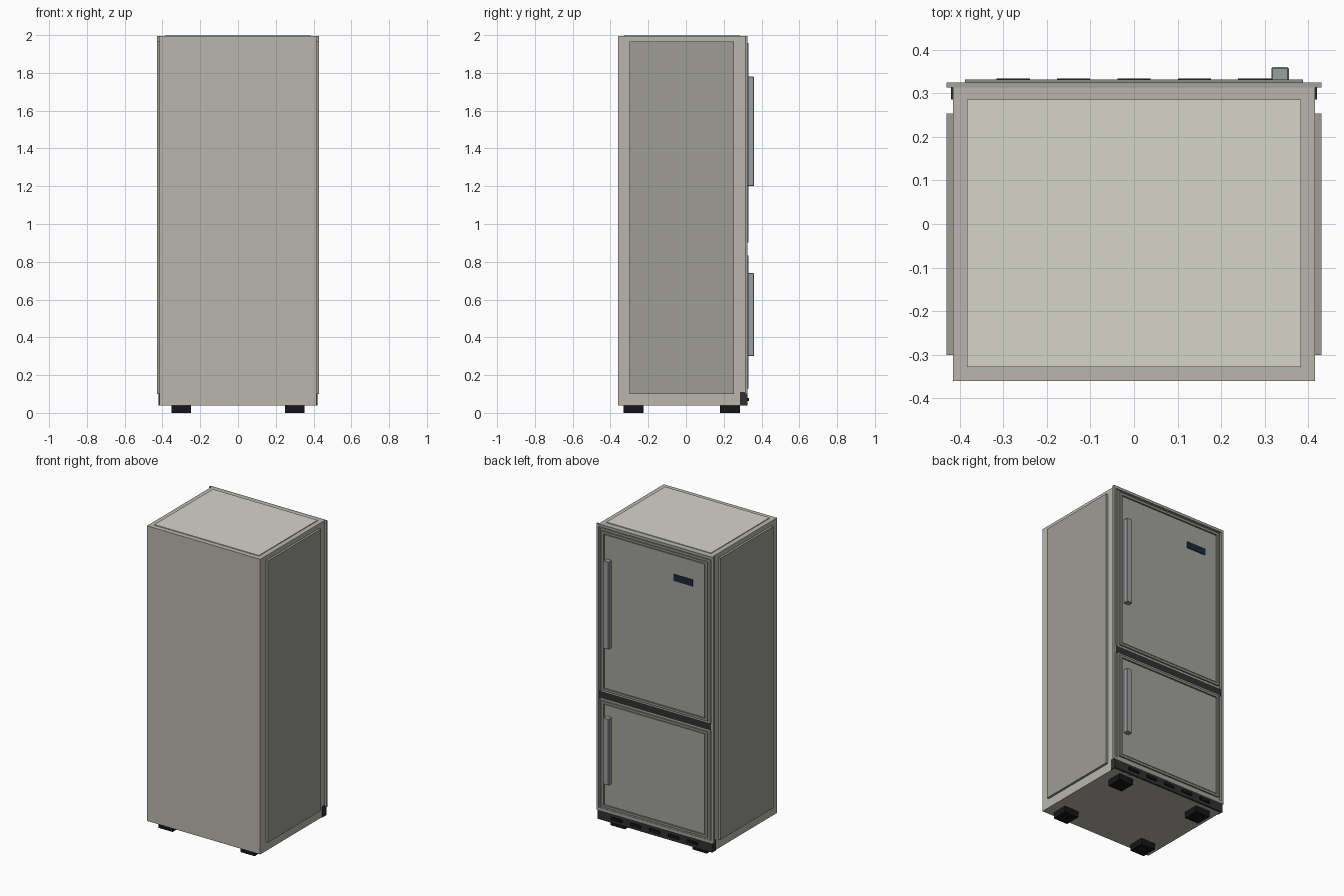
import bpy
import bmesh

if "Cube" in bpy.data.objects:
    bpy.data.objects.remove(bpy.data.objects["Cube"])


def material(name, rgb):
    m = bpy.data.materials.new(name)
    m.diffuse_color = (*rgb, 1)
    m.use_nodes = True
    m.node_tree.nodes["Principled BSDF"].inputs["Base Color"].default_value = m.diffuse_color
    return m


BODY = material("warm_grey", (0.48, 0.47, 0.42))
PANEL = material("panel_grey", (0.34, 0.34, 0.30))
TOP = material("light_grey", (0.66, 0.66, 0.59))
DOOR = material("door_grey", (0.36, 0.37, 0.34))
TRIM = material("trim_grey", (0.26, 0.26, 0.24))
HANDLE = material("handle_grey", (0.33, 0.35, 0.34))
DARK = material("dark_grey", (0.03, 0.03, 0.03))
BLACK = material("black", (0.008, 0.008, 0.008))
NAVY = material("display_navy", (0.01, 0.02, 0.04))


def add_box(bm, x, y, z):
    v = [bm.verts.new((a, b, c)) for a in x for b in y for c in z]
    for f in ((0, 1, 3, 2), (4, 6, 7, 5), (0, 4, 5, 1),
              (2, 3, 7, 6), (0, 2, 6, 4), (1, 5, 7, 3)):
        bm.faces.new([v[i] for i in f])


def boxes(name, parts, mat, bevel=0):
    """One object from a list of (x range, y range, z range) boxes."""
    bm = bmesh.new()
    for p in parts:
        add_box(bm, *p)
    bmesh.ops.recalc_face_normals(bm, faces=bm.faces)
    me = bpy.data.meshes.new(name)
    bm.to_mesh(me)
    bm.free()
    me.materials.append(mat)
    ob = bpy.data.objects.new(name, me)
    bpy.context.collection.objects.link(ob)
    if bevel:
        mod = ob.modifiers.new("Bevel", "BEVEL")
        mod.width = bevel
        mod.segments = 1
    return ob


def ring(name, hw, y, z, t, mat):
    """Rectangular frame, half width hw, bar thickness t."""
    z0, z1 = z
    boxes(name, [((-hw, -hw + t), y, z), ((hw - t, hw), y, z),
                 ((-hw + t, hw - t), y, (z0, z0 + t)),
                 ((-hw + t, hw - t), y, (z1 - t, z1))], mat)


# Cabinet with raised top and side panels
boxes("cabinet", [((-0.415, 0.415), (-0.36, 0.313), (0.04, 1.995))], BODY)
boxes("top_panel", [((-0.383, 0.383), (-0.328, 0.285), (1.99, 2.0))], TOP)
for side, s in (("left", -1), ("right", 1)):
    boxes(side + "_side_panel",
          [(sorted((s * 0.41, s * 0.43)), (-0.30, 0.253), (0.10, 1.965))], PANEL)

# Face frame around both doors
ring("face_frame", 0.43, (0.313, 0.325), (0.10, 1.995), 0.018, DOOR)
boxes("door_divider", [((-0.412, 0.412), (0.31, 0.322), (0.845, 0.89))], DARK)

# Doors: slab, raised trim and inset panel
for name, z0, z1 in (("upper", 0.89, 1.97), ("lower", 0.118, 0.845)):
    boxes(name + "_door", [((-0.40, 0.40), (0.31, 0.322), (z0, z1))], DOOR)
    ring(name + "_door_trim", 0.388, (0.32, 0.331), (z0 + 0.012, z1 - 0.012), 0.016, TRIM)
    boxes(name + "_door_panel",
          [((-0.367, 0.367), (0.32, 0.328), (z0 + 0.033, z1 - 0.033))], DOOR)

# Handles
for name, z in (("upper", (1.20, 1.78)), ("lower", (0.30, 0.74))):
    boxes(name + "_handle", [((0.315, 0.355), (0.325, 0.36), z)], HANDLE, 0.003)

# Display window
boxes("display", [((-0.28, -0.14), (0.325, 0.332), (1.768, 1.812))], NAVY)

# Toe grille with slots
boxes("toe_grille", [((-0.42, 0.42), (0.285, 0.313), (0.04, 0.11)),
                     ((-0.42, 0.42), (0.313, 0.325), (0.04, 0.10))], DARK)
boxes("grille_slots", [((i * 0.1385 - 0.038, i * 0.1385 + 0.038),
                        (0.32, 0.334), (0.062, 0.08)) for i in range(-2, 3)], BLACK)

# Feet
for end, y in (("back", (-0.33, -0.225)), ("front", (0.18, 0.285))):
    for side, x in (("left", (-0.352, -0.248)), ("right", (0.248, 0.352))):
        boxes(f"{end}_{side}_foot", [(x, y, (0, 0.042))], BLACK)
